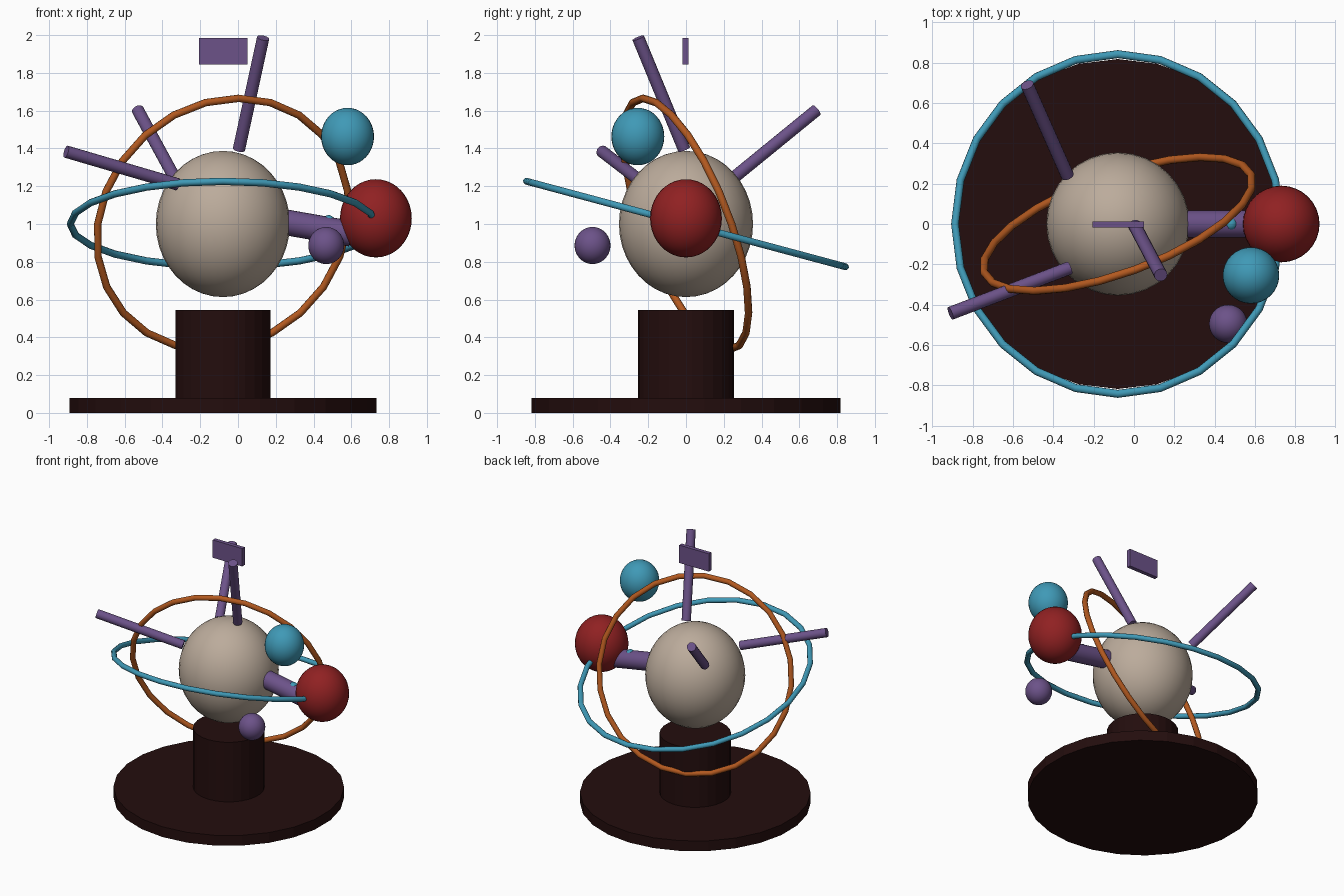
import bpy, math
from mathutils import Vector, Euler

if "Cube" in bpy.data.objects:
    bpy.data.objects.remove(bpy.data.objects["Cube"])

CX = -0.08  # centre of the stand and main globe


def mat(name, rgb):
    m = bpy.data.materials.new(name)
    m.diffuse_color = (*rgb, 1)
    m.use_nodes = True
    m.node_tree.nodes["Principled BSDF"].inputs["Base Color"].default_value = m.diffuse_color
    return m


cream = mat("cream", (0.50, 0.41, 0.33))
cyan = mat("cyan", (0.05, 0.32, 0.47))
red = mat("red", (0.28, 0.015, 0.016))
purple = mat("purple", (0.15, 0.085, 0.25))
orange = mat("orange", (0.45, 0.10, 0.014))
dark = mat("dark_brown", (0.017, 0.004, 0.004))


def finish(name, material, smooth=None):
    o = bpy.context.object
    o.name = name
    o.data.materials.append(material)
    if smooth:
        bpy.ops.object.shade_smooth_by_angle(angle=math.radians(smooth))
    return o


def ball(name, loc, r, material, rz=None):
    bpy.ops.mesh.primitive_uv_sphere_add(segments=32, ring_count=20, radius=1, location=loc)
    bpy.context.object.scale = (r, r, rz or r * 1.085)
    return finish(name, material, 60)


def rod(name, a, b, r, material, sides=24):
    a, b = Vector(a), Vector(b)
    d = b - a
    bpy.ops.mesh.primitive_cylinder_add(vertices=sides, radius=r, depth=d.length, location=(a + b) / 2)
    bpy.context.object.rotation_euler = d.to_track_quat('Z', 'Y').to_euler()
    return finish(name, material, 40)


def ring(name, rx, ry, tube, tilt, turn, material):
    # 24-sided hoop, slightly oval before tilting
    bpy.ops.mesh.primitive_torus_add(major_segments=24, minor_segments=10,
                                     major_radius=rx, minor_radius=tube, location=(CX, 0, 1.0))
    o = bpy.context.object
    o.scale = (1, ry / rx, 1)
    o.rotation_euler = Euler((math.radians(tilt), 0, math.radians(turn)))
    return finish(name, material, 40)


# Stand
for name, r, z0, z1 in (("base_disc", 0.818, 0, 0.08), ("base_column", 0.253, 0.08, 0.546)):
    bpy.ops.mesh.primitive_cylinder_add(vertices=26, radius=r, depth=z1 - z0,
                                        location=(CX, 0, (z0 + z1) / 2))
    finish(name, dark)

# Globes
ball("main_globe", (CX, 0, 1.0), 0.355, cream, 0.387)
ball("red_globe", (0.73, 0, 1.03), 0.19, red, 0.207)
ball("cyan_globe", (0.58, -0.255, 1.463), 0.14, cyan, 0.152)
ball("purple_globe", (0.467, -0.495, 0.886), 0.095, purple, 0.098)

# Orbit hoops
ring("cyan_hoop", 0.808, 0.872, 0.019, -15, 0, cyan)
ring("orange_hoop", 0.705, 0.708, 0.02, -70, 20, orange)

# Arm to the red globe, with a small stud
rod("arm", (0.15, 0, 1.027), (0.60, 0, 0.948), 0.068, purple)
ball("arm_stud", (0.48, 0, 1.01), 0.034, cyan)

# Free-standing spikes
spikes = (((0.005, -0.01, 1.395), (0.133, -0.253, 1.985)),
          ((-0.33, 0.24, 1.235), (-0.53, 0.69, 1.602)),
          ((-0.32, -0.218, 1.21), (-0.91, -0.443, 1.383)))
for i, (a, b) in enumerate(spikes):
    rod(f"spike_{i + 1}", a, b, 0.033, purple, 16)

# Floating plate
bpy.ops.mesh.primitive_cube_add(size=1, location=(-0.079, -0.002, 1.915))
bpy.context.object.scale = (0.256, 0.031, 0.139)
finish("top_plate", purple)
